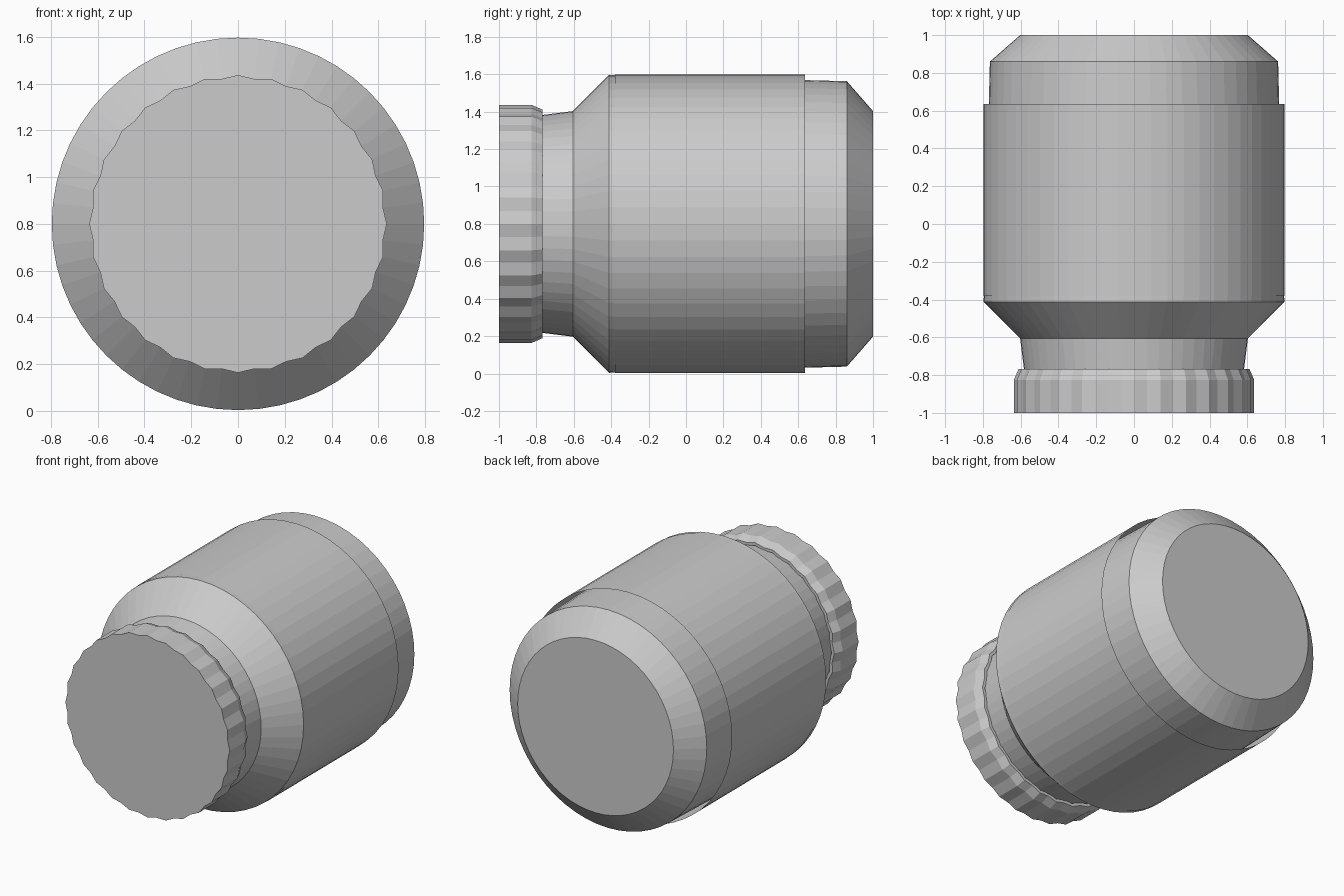
import bpy, bmesh
from math import sin, cos, pi

if "Cube" in bpy.data.objects:
    bpy.data.objects.remove(bpy.data.objects["Cube"])

AXIS_Z = 0.8
TEETH = 28
SEGMENTS = 56


def lathe(name, profile, groove=0.0, cap_start=False, cap_end=False):
    """Revolve (y, radius) points around the lying axis; groove makes alternating ridges."""
    bm = bmesh.new()
    rings = []
    for y, r in profile:
        ring = []
        for i in range(SEGMENTS):
            a = 2 * pi * i / SEGMENTS
            rad = r - (groove if i % 2 else 0.0)
            ring.append(bm.verts.new((rad * sin(a), y, AXIS_Z + rad * cos(a))))
        rings.append(ring)
    for a, b in zip(rings, rings[1:]):
        for i in range(SEGMENTS):
            j = (i + 1) % SEGMENTS
            bm.faces.new((a[i], a[j], b[j], b[i]))
    if cap_start:
        bm.faces.new(rings[0])
    if cap_end:
        bm.faces.new(rings[-1])
    bmesh.ops.recalc_face_normals(bm, faces=bm.faces)
    # Open sleeves need their normals facing away from the axis
    side = next(f for f in bm.faces if len(f.verts) == 4)
    c = side.calc_center_median()
    if not (cap_start or cap_end) and side.normal.x * c.x + side.normal.z * (c.z - AXIS_Z) < 0:
        bmesh.ops.reverse_faces(bm, faces=bm.faces)
    mesh = bpy.data.meshes.new(name)
    bm.to_mesh(mesh)
    bm.free()
    obj = bpy.data.objects.new(name, mesh)
    bpy.context.collection.objects.link(obj)
    return obj


# Jar: neck, sloped shoulder, slightly tapering body and bevelled base
lathe("jar", [(-0.80, 0.578), (-0.765, 0.583), (-0.605, 0.603), (-0.412, 0.796),
              (0.86, 0.763), (1.0, 0.603)], cap_start=True, cap_end=True)

# Label: thin open sleeve around the body
lathe("label_sleeve", [(-0.38, 0.798), (0.635, 0.798)])

# Lid: ridged screw cap with a bevelled rim
lathe("lid", [(-1.0, 0.636), (-0.825, 0.636), (-0.767, 0.611), (-0.767, 0.59)],
      groove=0.0125, cap_start=True)
